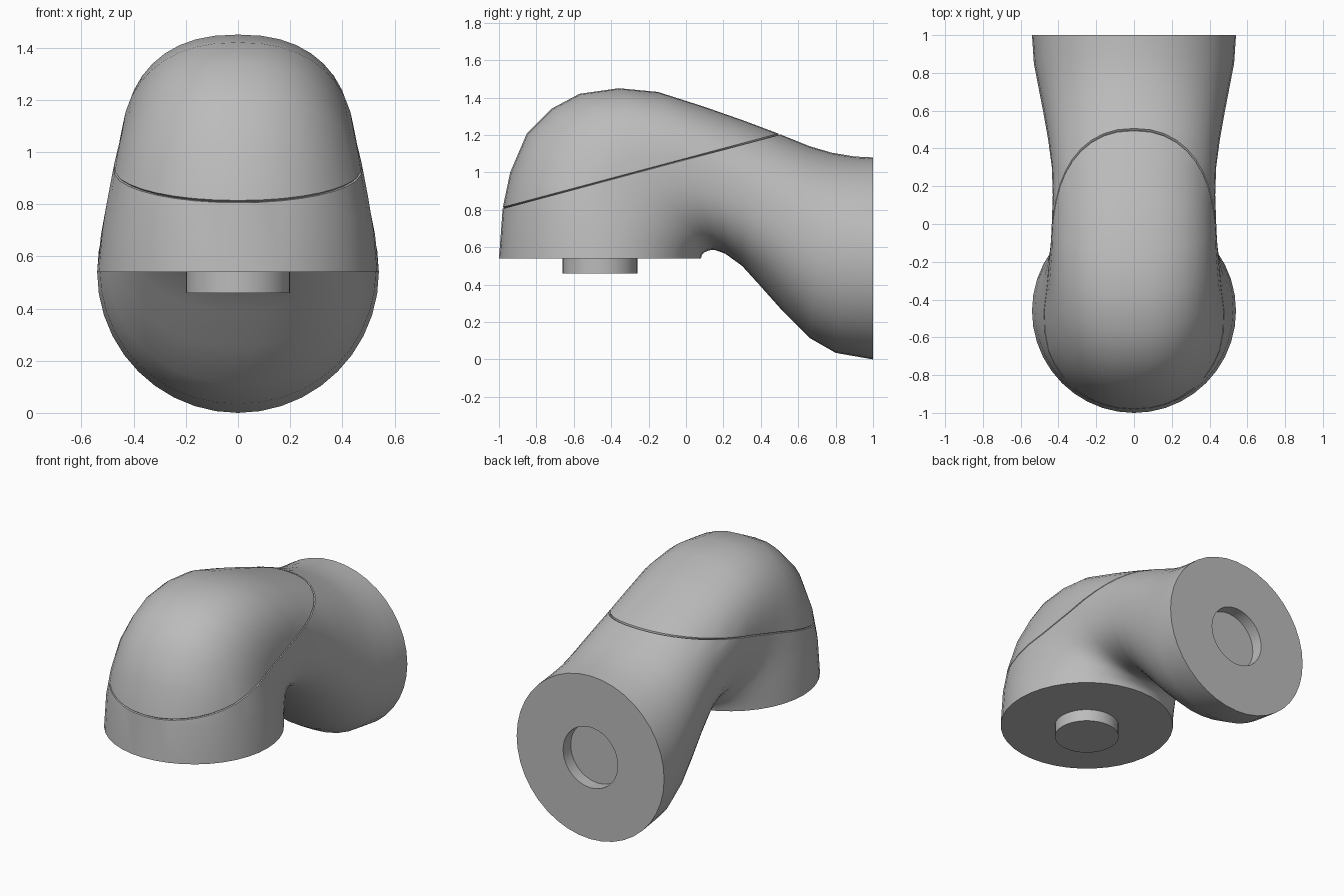
import bpy, bmesh, math
from mathutils import Vector

default_cube = bpy.data.objects.get("Cube")
if default_cube:
    bpy.data.objects.remove(default_cube, do_unlink=True)

SIDES = 40

grey = bpy.data.materials.new("matte grey")
grey.use_nodes = True
colour = (0.5, 0.5, 0.5, 1)
grey.diffuse_color = colour
grey.node_tree.nodes["Principled BSDF"].inputs["Base Color"].default_value = colour


def finish(bm, name):
    """Turn a bmesh into a smooth grey object with sharp rims."""
    bmesh.ops.recalc_face_normals(bm, faces=bm.faces[:])
    mesh = bpy.data.meshes.new(name)
    bm.to_mesh(mesh)
    bm.free()
    mesh.materials.append(grey)
    obj = bpy.data.objects.new(name, mesh)
    bpy.context.collection.objects.link(obj)
    bpy.ops.object.select_all(action="DESELECT")
    obj.select_set(True)
    bpy.context.view_layer.objects.active = obj
    bpy.ops.object.shade_smooth_by_angle(angle=math.radians(40))
    return obj


def oval_ring(bm, outer, inner, half_width, power=2):
    """Oval spanning two points of the side profile, slightly squared by power."""
    a, b = Vector((0, *outer)), Vector((0, *inner))
    centre, axis = (a + b) / 2, (a - b) / 2
    ring = []
    for i in range(SIDES):
        angle = math.tau * i / SIDES
        c, s = math.cos(angle), math.sin(angle)
        along = math.copysign(abs(c) ** (2 / power), c)
        across = math.copysign(abs(s) ** (2 / power), s)
        ring.append(bm.verts.new(centre + axis * along + Vector((half_width * across, 0, 0))))
    return ring


def loft(bm, rings):
    """Skin neighbouring rings with quads and cap both ends."""
    for low, high in zip(rings, rings[1:]):
        for i in range(SIDES):
            j = (i + 1) % SIDES
            bm.faces.new((low[i], low[j], high[j], high[i]))
    bm.faces.new(rings[0])
    bm.faces.new(rings[-1])


# Bent body: outer profile point, inner profile point, half width
sections = [
    ((-1, .54), (.08, .54), .54),
    ((-.98, .81), (.085, .56), .525),
    ((-.94, 1), (.1, .573), .505),
    ((-.85, 1.21), (.115, .58), .48),
    ((-.72, 1.34), (.13, .584), .46),
    ((-.57, 1.42), (.14, .586), .45),
    ((-.36, 1.45), (.155, .585), .44),
    ((-.15, 1.43), (.17, .58), .435),
    ((.1, 1.35), (.21, .565), .43),
    ((.3, 1.28), (.3, .5), .435),
    ((.5, 1.205), (.4, .39), .455),
    ((.66, 1.14), (.52, .255), .48),
    ((.78, 1.105), (.66, .115), .505),
    ((.9, 1.085), (.8, .035), .53),
    ((1, 1.08), (1, 0), .54),
]
bm = bmesh.new()
last = len(sections) - 1
rings = [oval_ring(bm, *section, power=2 + 0.35 * math.sin(math.pi * i / last))
         for i, section in enumerate(sections)]

# Round socket sunk into the back end
for depth in (1, .92):
    rings.append(oval_ring(bm, (depth, .74), (depth, .34), .2))
loft(bm, rings)

# Sloping seam groove around the upper shell
front_seam, back_seam = Vector((0, -.98, .81)), Vector((0, .5, 1.205))
slope = (back_seam - front_seam).normalized()
normal = Vector((0, -slope.z, slope.y))
groove = []
for offset in (-.004, .004, 0):
    cut = bmesh.ops.bisect_plane(
        bm, geom=bm.verts[:] + bm.edges[:] + bm.faces[:], dist=.0001,
        plane_co=front_seam + normal * offset, plane_no=normal)
    groove = [g for g in cut["geom_cut"] if isinstance(g, bmesh.types.BMVert)]
bmesh.ops.recalc_face_normals(bm, faces=bm.faces[:])
bm.normal_update()
for vert, direction in [(v, v.normal.copy()) for v in groove]:
    vert.co -= direction * .01
finish(bm, "elbow_body")

# Short round peg under the front end
bm = bmesh.new()
loft(bm, [oval_ring(bm, (-.66, z), (-.26, z), .2) for z in (.46, .56)])
finish(bm, "connector_peg")
